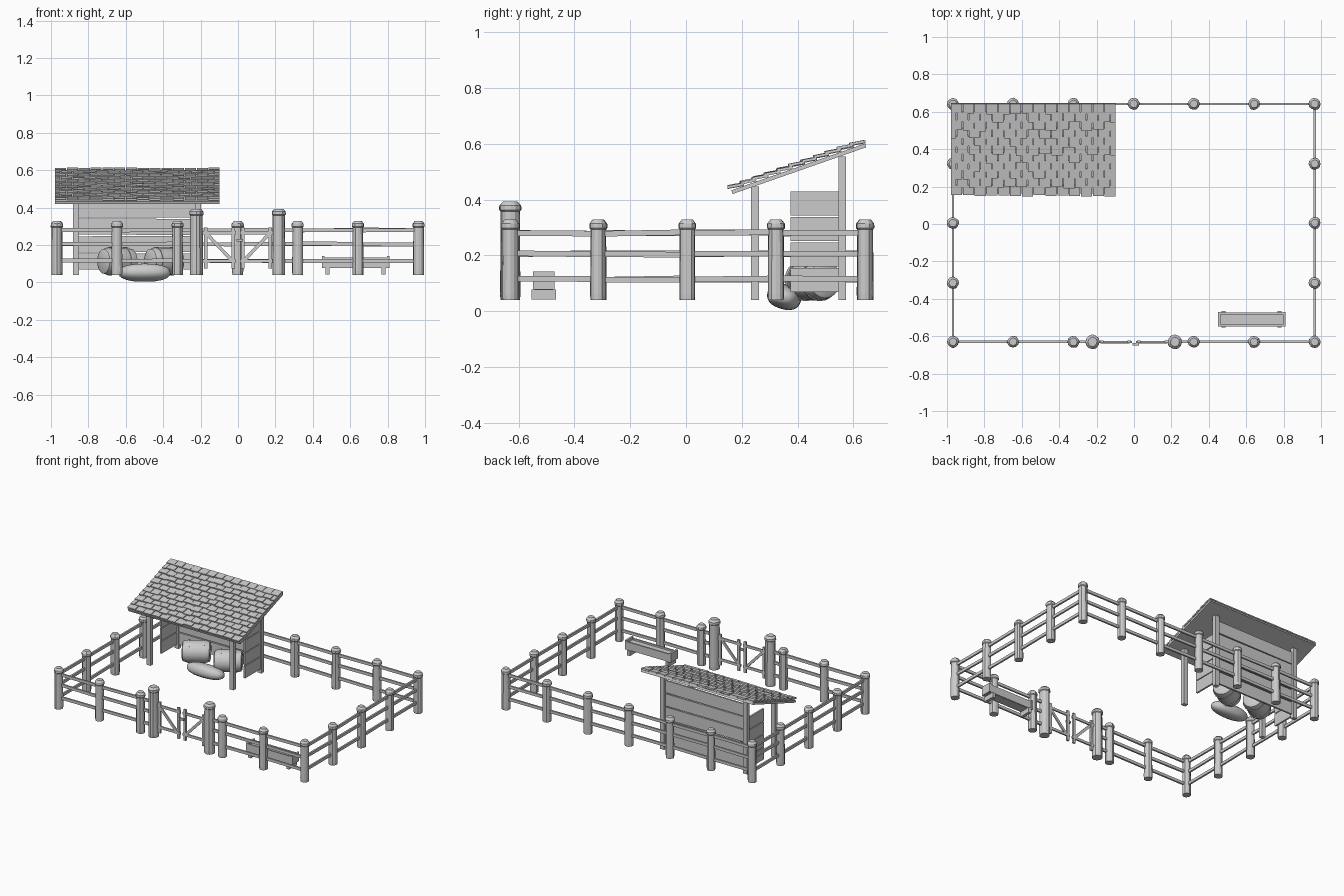
import bpy, bmesh, math, random
from mathutils import Matrix, Vector

if "Cube" in bpy.data.objects:
    bpy.data.objects.remove(bpy.data.objects["Cube"])
random.seed(4)


def finish(name, bm, smooth=False):
    me = bpy.data.meshes.new(name)
    bmesh.ops.recalc_face_normals(bm, faces=bm.faces)
    bm.to_mesh(me)
    bm.free()
    ob = bpy.data.objects.new(name, me)
    bpy.context.collection.objects.link(ob)
    if smooth:
        bpy.ops.object.select_all(action='DESELECT')
        ob.select_set(True)
        bpy.context.view_layer.objects.active = ob
        bpy.ops.object.shade_smooth_by_angle(angle=math.radians(40))
    return ob


def box(bm, c, s, m=Matrix(), rot=Matrix()):
    bmesh.ops.create_cube(bm, size=1, matrix=m @ Matrix.Translation(c) @ rot
                          @ Matrix.Diagonal((*s, 1)))


def span(bm, a, b, w, h):
    """Plank from a to b, w thick horizontally and h tall."""
    a, b = Vector(a), Vector(b)
    d = (b - a).normalized()
    side = Vector((0, 0, 1)).cross(d).normalized()
    rot = Matrix((d, side, d.cross(side))).transposed().to_4x4()
    box(bm, (a + b) / 2, ((b - a).length, w, h), rot=rot)


def lathe(bm, profile, m, n=12, wobble=0.0):
    """Revolve (radius, height) points about local z, with closed ends."""
    k = [1 + random.uniform(-wobble, wobble) for _ in range(n)]
    rings = [[bm.verts.new(m @ Vector((r * k[i] * math.cos(math.tau * i / n),
                                       r * k[i] * math.sin(math.tau * i / n), z)))
              for i in range(n)] for r, z in profile]
    for p, q in zip(rings, rings[1:]):
        for i in range(n):
            j = (i + 1) % n
            bm.faces.new((p[i], p[j], q[j], q[i]))
    bm.faces.new(rings[0][::-1])
    bm.faces.new(rings[-1])


def post(name, x, y, r, top):
    bm = bmesh.new()
    prof = [(r * .97, .04), (r, .06), (r * .95, top - .035), (r * 1.1, top - .03),
            (r * 1.08, top - .014), (r * .7, top)]
    lathe(bm, prof, Matrix.Translation((x, y, 0)), 12, .05)
    finish(name, bm)


# fence posts
XS = [-.968, -.646, -.324, -.002, .32, .642, .966]
YS = [-.63, -.315, .005, .322, .642]
spots = [(x, YS[-1]) for x in XS] + [(x, YS[0]) for x in XS if abs(x) > .1]
spots += [(x, y) for x in (XS[0], XS[-1]) for y in YS[1:-1]]
for x, y in spots:
    post("fence_post", x, y, .029, .328)
for x in (-.222, .218):
    post("gate_post", x, YS[0], .035, .393)

# fence rails, three per bay
bays = [((a, YS[-1]), (b, YS[-1])) for a, b in zip(XS, XS[1:])]
FX = [-.968, -.646, -.324, -.222, None, .218, .32, .642, .966]
bays += [((a, YS[0]), (b, YS[0])) for a, b in zip(FX, FX[1:])
         if a is not None and b is not None]
bays += [((x, a), (x, b)) for x in (XS[0], XS[-1]) for a, b in zip(YS, YS[1:])]
bm = bmesh.new()
for a, b in bays:
    for z in (.115, .205, .28):
        span(bm, (*a, z + random.uniform(-.003, .003)),
             (*b, z + random.uniform(-.003, .003)), .012, .02)
finish("fence_rails", bm)

# gate leaves with diagonal braces
for s, name in ((-1, "gate_leaf_left"), (1, "gate_leaf_right")):
    bm = bmesh.new()
    y = YS[0]
    for x in (.172, .026):
        box(bm, (s * x, y, .185), (.018, .013, .22))
    for z in (.115, .265):
        box(bm, (s * .105, y, z), (.19, .010, .018))
    span(bm, (s * .172, y - .004, .265), (s * .03, y - .004, .115), .010, .018)
    finish(name, bm)
bm = bmesh.new()
box(bm, (.01, YS[0] - .012, .225), (.035, .014, .014))
finish("gate_latch", bm)

# shelter posts
for x in (-.865, -.215):
    for y, top in ((.247, .447), (.56, .555)):
        bm = bmesh.new()
        box(bm, (x, y, (top + .04) / 2), (.032, .028, top - .04))
        finish("shelter_post", bm)

# shelter back wall and short side walls
bm = bmesh.new()
for i in range(5):
    box(bm, (-.54, .555, .112 + i * .093), (.66, .012, .086),
        rot=Matrix.Rotation(random.uniform(-.006, .006), 4, 'Y'))
finish("back_wall_boards", bm)
for x in (-.868, -.212):
    bm = bmesh.new()
    for i in range(4):
        box(bm, (x, .463, .112 + i * .0915), (.012, .178, .086))
    finish("side_wall_boards", bm)

# sloping roof panel
slope = Matrix.Translation((0, .167, .42)) @ Matrix.Rotation(math.atan2(.168, .48), 4, 'X')
bm = bmesh.new()
box(bm, (-.538, .254, .007), (.88, .508, .014), slope)
finish("roof_panel", bm)

# overlapping shingles in staggered rows
bm = bmesh.new()
ROWS, COLS, X0, X1 = 11, 14, -.98, -.096
pitch, w = .508 / ROWS, (X1 - X0) / COLS
for r in range(ROWS):
    for c in range(COLS + r % 2):
        a = X0 + (c - .5 * (r % 2)) * w
        b = min(a + w, X1) - .002
        a = max(a, X0) + .002
        ln = pitch * 1.2 + random.uniform(-.005, .005)
        box(bm, ((a + b) / 2, (r + 1) * pitch - ln / 2 + .004,
                 .025 + random.uniform(-.002, .002)),
            (b - a, ln, .010), slope, Matrix.Rotation(-.15, 4, 'X'))
finish("roof_shingles", bm)

# round hay bales with binding bands
for x in (-.645, -.395):
    m = (Matrix.Translation((x, .455, .113)) @ Matrix.Rotation(math.radians(31), 4, 'Z')
         @ Matrix.Rotation(math.pi / 2, 4, 'Y'))
    bm = bmesh.new()
    lathe(bm, [(.055, -.092), (.066, -.086), (.073, -.06), (.074, 0), (.073, .06),
               (.066, .086), (.055, .092)], m, 20)
    finish("hay_bale", bm, True)
    bm = bmesh.new()
    for z in (-.048, .048):
        lathe(bm, [(.070, z - .005), (.077, z - .005), (.077, z + .005), (.070, z + .005)], m, 20)
    finish("bale_bands", bm)

# plump feed sack leaning forward
bm = bmesh.new()
bmesh.ops.create_uvsphere(bm, u_segments=24, v_segments=12, radius=1)
for v in bm.verts:
    v.co = Vector([math.copysign(abs(c) ** .85, c) for c in v.co])
bmesh.ops.transform(bm, verts=bm.verts, matrix=Matrix.Translation((-.5, .352, .052))
                    @ Matrix.Rotation(-.3, 4, 'X') @ Matrix.Diagonal((.14, .062, .045, 1)))
finish("feed_sack", bm, True)

# open feeding trough on two feet
bm = bmesh.new()
box(bm, (.63, -.51, .082), (.345, .066, .012))
for s in (-1, 1):
    box(bm, (.63, -.51 + s * .032, .106), (.345, .010, .056))
    box(bm, (.63 + s * .174, -.51, .11), (.014, .078, .064))
box(bm, (.63, -.51, .108), (.34, .06, .03))
finish("trough", bm)
for x in (.478, .778):
    bm = bmesh.new()
    box(bm, (x, -.51, .06), (.022, .088, .036))
    finish("trough_foot", bm)
